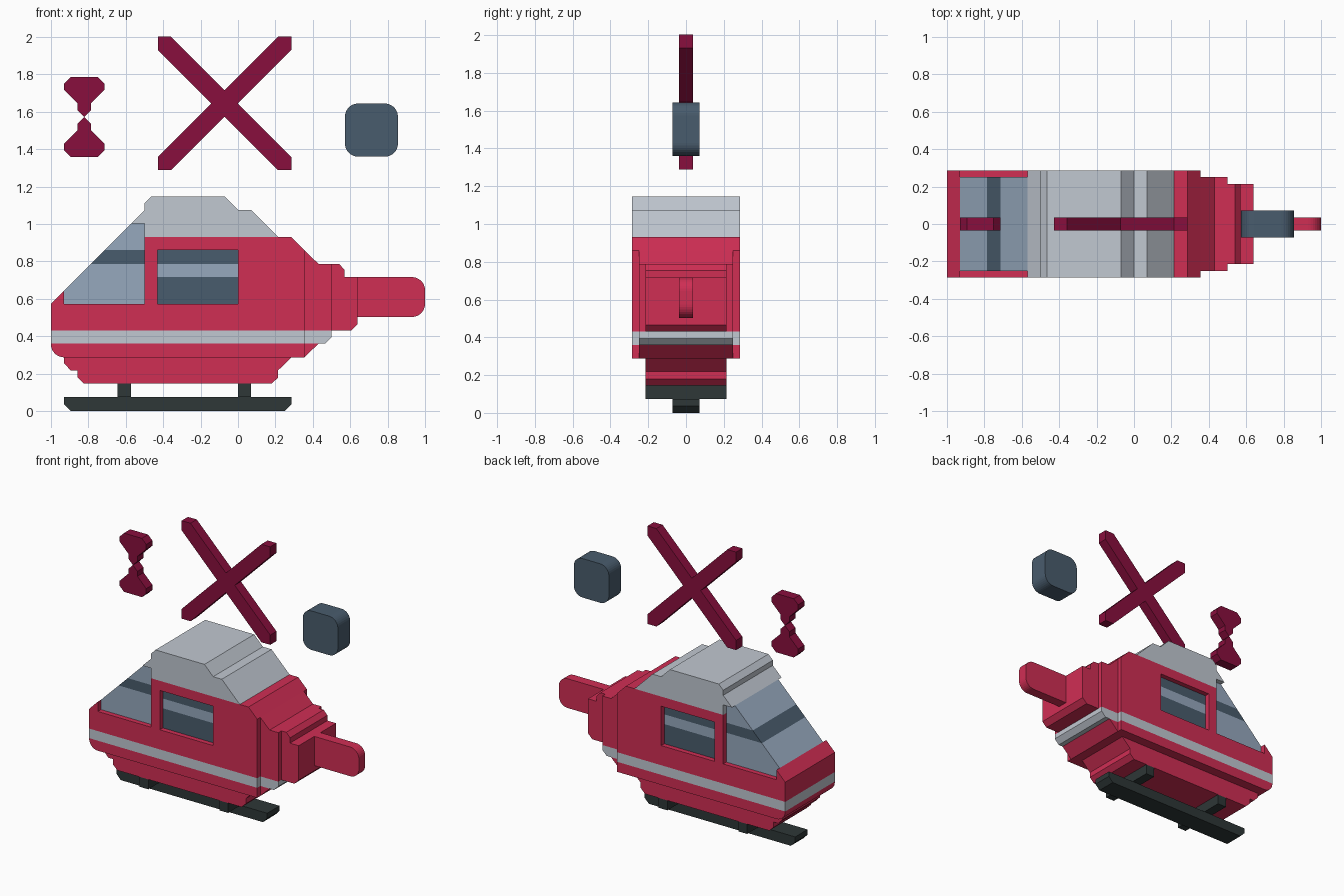
import bpy, bmesh, math
from mathutils import Vector

if "Cube" in bpy.data.objects:
    bpy.data.objects.remove(bpy.data.objects["Cube"])


def linear(c):
    c /= 255
    return c / 12.92 if c <= 0.04045 else ((c + 0.055) / 1.055) ** 2.4


def material(name, *rgb):
    m = bpy.data.materials.new(name)
    m.diffuse_color = (*[linear(c) for c in rgb], 1)
    m.use_nodes = True
    m.node_tree.nodes["Principled BSDF"].inputs["Base Color"].default_value = m.diffuse_color
    return m


RED = material("red paint", 208, 46, 84)
GREY = material("light grey paint", 193, 200, 209)
GLASS = material("light blue glass", 150, 168, 189)
SLATE = material("dark slate", 73, 92, 109)
MAROON = material("maroon", 137, 15, 61)
BLACK = material("charcoal", 46, 55, 55)


def prism(profile, half):
    """Solid made by sweeping an x-z profile from -half to +half in y."""
    bm = bmesh.new()
    f = bm.faces.new([bm.verts.new((x, -half, z)) for x, z in profile])
    ext = bmesh.ops.extrude_face_region(bm, geom=[f], use_keep_orig=True)
    bmesh.ops.translate(bm, vec=(0, 2 * half, 0),
                        verts=[v for v in ext["geom"] if isinstance(v, bmesh.types.BMVert)])
    bmesh.ops.recalc_face_normals(bm, faces=bm.faces[:])
    return bm


def cut(bm, axis, values):
    for v in values:
        co = Vector((0, 0, 0))
        co[axis] = v
        no = Vector((0, 0, 0))
        no[axis] = 1
        bmesh.ops.bisect_plane(bm, geom=bm.verts[:] + bm.edges[:] + bm.faces[:],
                               dist=1e-5, plane_co=co, plane_no=no)


def finish(name, bm, mats, rule=None):
    bmesh.ops.recalc_face_normals(bm, faces=bm.faces[:])
    bm.normal_update()
    if rule:
        for f in bm.faces:
            f.material_index = rule(f.calc_center_median(), f.normal)
    me = bpy.data.meshes.new(name)
    bm.to_mesh(me)
    bm.free()
    for m in mats:
        me.materials.append(m)
    ob = bpy.data.objects.new(name, me)
    bpy.context.collection.objects.link(ob)
    return ob


def part(name, profile, half, mat):
    return finish(name, prism(profile, half), [mat])


def arc(cx, cz, r, start, n=8):
    """Quarter circle, counterclockwise from the start angle."""
    return [(cx + r * math.cos(math.radians(start + 90 * i / n)),
             cz + r * math.sin(math.radians(start + 90 * i / n))) for i in range(n + 1)]


def box(x0, x1, z0, z1):
    return [(x0, z0), (x1, z0), (x1, z1), (x0, z1)]


# Lower hull with the grey stripe
hull = prism(arc(-0.93, 0.357, 0.07, 180) + [(0.355, 0.287), (0.355, 0.573), (-1, 0.573)], 0.286)
cut(hull, 2, (0.36, 0.43))
finish("lower_hull", hull, [RED, GREY], lambda c, n: int(0.36 < c.z < 0.43 and abs(n.z) < 0.9))

# Lip in front of the windscreen
part("nose_lip", [(-1, 0.573), (-0.93, 0.573), (-0.93, 0.644)], 0.286, RED)

# Cabin with recessed banded side windows
cabin = prism([(-0.5, 0.573), (0.355, 0.573), (0.355, 0.86), (0.285, 0.93), (-0.5, 0.93)], 0.286)
cut(cabin, 0, (-0.43, 0.0))
cut(cabin, 2, (0.716, 0.787, 0.86))
for side in (-1, 1):
    cabin.normal_update()
    panes = [f for f in cabin.faces if f.normal.y * side > 0.9
             and -0.43 < f.calc_center_median().x < 0 and f.calc_center_median().z < 0.86]
    ext = bmesh.ops.extrude_face_region(cabin, geom=panes)
    bmesh.ops.translate(cabin, vec=(0, -0.036 * side, 0),
                        verts=[v for v in ext["geom"] if isinstance(v, bmesh.types.BMVert)])
    old = [f for f in panes if f.is_valid]
    if old:
        bmesh.ops.delete(cabin, geom=old, context='FACES')


def window_rule(c, n):
    if abs(n.y) < 0.9 or abs(c.y) > 0.26:
        return 0
    return 1 if 0.716 < c.z < 0.787 else 2


finish("cabin", cabin, [RED, GLASS, SLATE], window_rule)

# Sloping windscreen with a dark band
screen = prism([(-0.93, 0.573), (-0.5, 0.573), (-0.5, 1.003), (-0.57, 1.003), (-0.93, 0.644)], 0.25)
cut(screen, 2, (0.787, 0.86))
finish("windscreen", screen, [GLASS, SLATE], lambda c, n: int(0.787 < c.z < 0.86))

# Grey roof with brow over the windscreen
part("roof", [(-0.5, 0.93), (0.215, 0.93), (0.07, 1.075), (0, 1.075), (-0.07, 1.146),
              (-0.465, 1.146), (-0.5, 1.11), (-0.5, 1.073), (-0.57, 1.003), (-0.5, 1.003)],
     0.286, GREY)

# Stepped rear of the fuselage
part("rear_shoulder", [(0.355, 0.43), (0.5, 0.43), (0.5, 0.787), (0.43, 0.787), (0.355, 0.86)], 0.25, RED)
part("rear_stripe", [(0.355, 0.36), (0.465, 0.36), (0.5, 0.395), (0.5, 0.43), (0.355, 0.43)], 0.25, GREY)
part("rear_underside", [(0.355, 0.287), (0.43, 0.36), (0.355, 0.36)], 0.25, RED)
part("tail_base", [(0.5, 0.43), (0.605, 0.43), (0.64, 0.465), (0.64, 0.716), (0.57, 0.716),
                   (0.57, 0.755), (0.54, 0.787), (0.5, 0.787)], 0.215, RED)
part("tail_boom", [(0.64, 0.716), (0.64, 0.503)] + arc(0.93, 0.573, 0.07, 270)
     + arc(0.93, 0.646, 0.07, 0), 0.036, RED)

# Belly
part("belly", [(-0.93, 0.287), (-0.93, 0.255), (-0.895, 0.218), (-0.858, 0.218), (-0.858, 0.18),
               (-0.822, 0.146), (0.18, 0.146), (0.215, 0.18), (0.215, 0.218), (0.285, 0.287)],
     0.215, RED)

# Landing gear
for label, x in (("front", -0.643), ("rear", 0.0)):
    part(label + "_strut", box(x, x + 0.07, 0.074, 0.146), 0.215, BLACK)
part("skid", [(-0.93, 0.074), (-0.93, 0.036), (-0.895, 0), (0.25, 0), (0.285, 0.036), (0.285, 0.074)],
     0.071, BLACK)

# Cross-shaped main rotor
R, W = 0.357, 0.071
cross = []
for k in range(4):
    a = k * math.pi / 2
    for x, z in ((W, 0), (R, R - W), (R, R), (R - W, R)):
        cross.append((-0.072 + x * math.cos(a) - z * math.sin(a),
                      1.645 + x * math.sin(a) + z * math.cos(a)))
part("main_rotor", cross, 0.036, MAROON)

# Two mirrored blades of the small rotor
edge = [(0.036, 0.036), (0.036, 0.072), (0.107, 0.143), (0.107, 0.179), (0.072, 0.214)]
blade = [(0, 0)] + edge + [(-x, z) for x, z in reversed(edge)]
for label, s in (("upper", 1), ("lower", -1)):
    part(label + "_tail_blade", [(-0.822 + x, 1.573 + s * z) for x, z in blade], 0.036, MAROON)

# Rounded slate block
part("rounded_block", arc(0.785, 1.574, 0.07, 0) + arc(0.642, 1.574, 0.07, 90)
     + arc(0.642, 1.43, 0.07, 180) + arc(0.785, 1.43, 0.07, 270), 0.071, SLATE)
